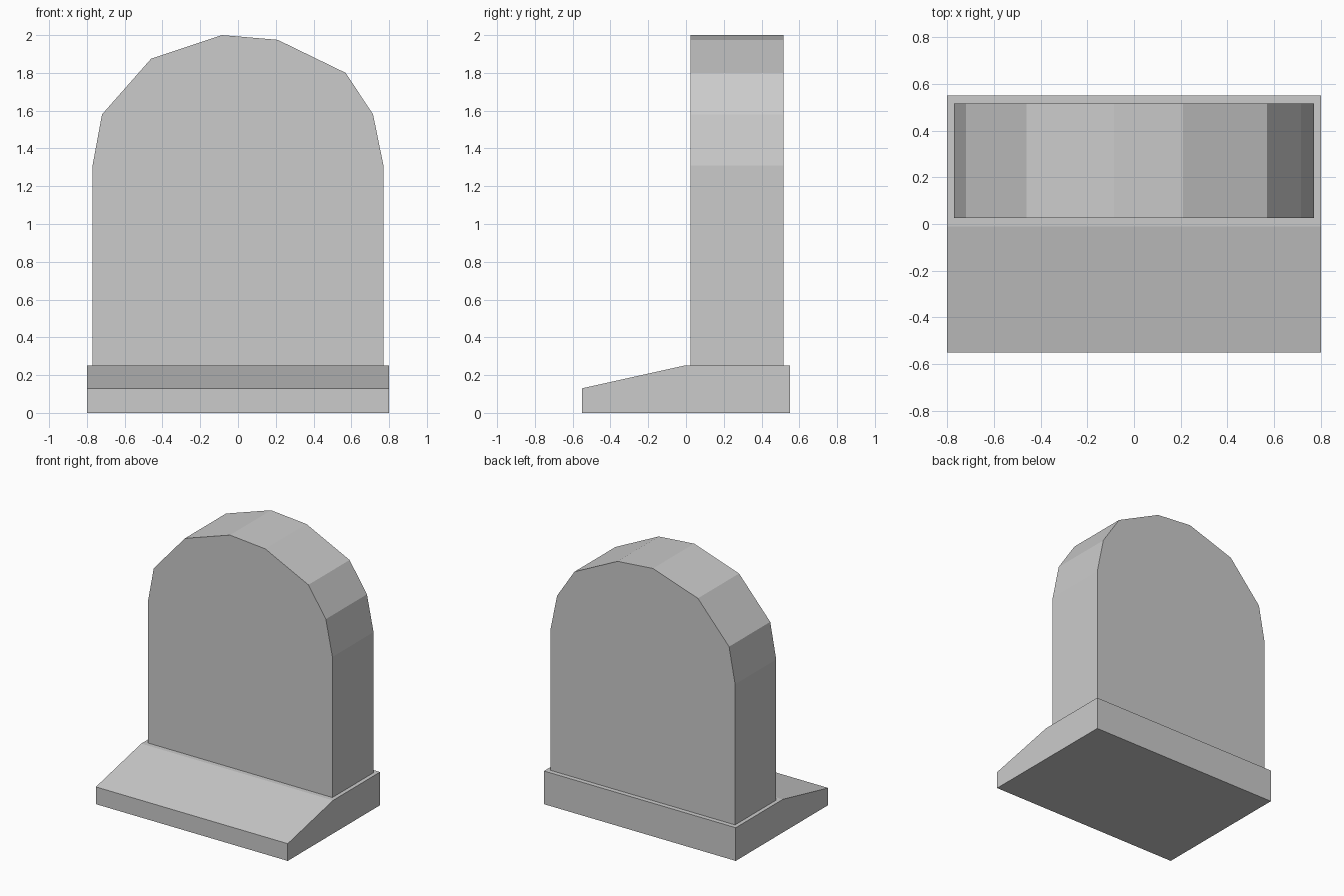
import bpy
import bmesh
from mathutils import Vector

cube = bpy.data.objects.get("Cube")
if cube:
    bpy.data.objects.remove(cube, do_unlink=True)

# Plain grey stone
stone = bpy.data.materials.new("grey stone")
stone.use_nodes = True
GREY = (0.6, 0.6, 0.6, 1)
stone.diffuse_color = GREY
stone.node_tree.nodes["Principled BSDF"].inputs["Base Color"].default_value = GREY


def extrude_profile(name, points, direction):
    """Fill a closed outline and extrude it into a flat-shaded solid."""
    bm = bmesh.new()
    face = bm.faces.new([bm.verts.new(p) for p in points])
    result = bmesh.ops.extrude_face_region(bm, geom=[face], use_keep_orig=True)
    moved = [g for g in result["geom"] if isinstance(g, bmesh.types.BMVert)]
    bmesh.ops.translate(bm, verts=moved, vec=Vector(direction))
    bmesh.ops.recalc_face_normals(bm, faces=bm.faces)
    mesh = bpy.data.meshes.new(name)
    bm.to_mesh(mesh)
    bm.free()
    mesh.materials.append(stone)
    obj = bpy.data.objects.new(name, mesh)
    bpy.context.collection.objects.link(obj)
    return obj


# Plinth: side outline with a sloping front, extruded across the width
plinth = [(-0.55, 0), (0.55, 0), (0.55, 0.25), (-0.01, 0.25), (-0.55, 0.13)]
extrude_profile("plinth", [(-0.8, y, z) for y, z in plinth], (1.6, 0, 0))

# Headstone: uneven rounded top, extruded from front to back
headstone = [(-0.77, 0.25), (0.77, 0.25), (0.77, 1.31), (0.715, 1.58),
             (0.57, 1.80), (0.21, 1.975), (-0.085, 2.0), (-0.46, 1.875),
             (-0.72, 1.58), (-0.77, 1.31)]
extrude_profile("headstone", [(x, 0.025, z) for x, z in headstone], (0, 0.49, 0))
